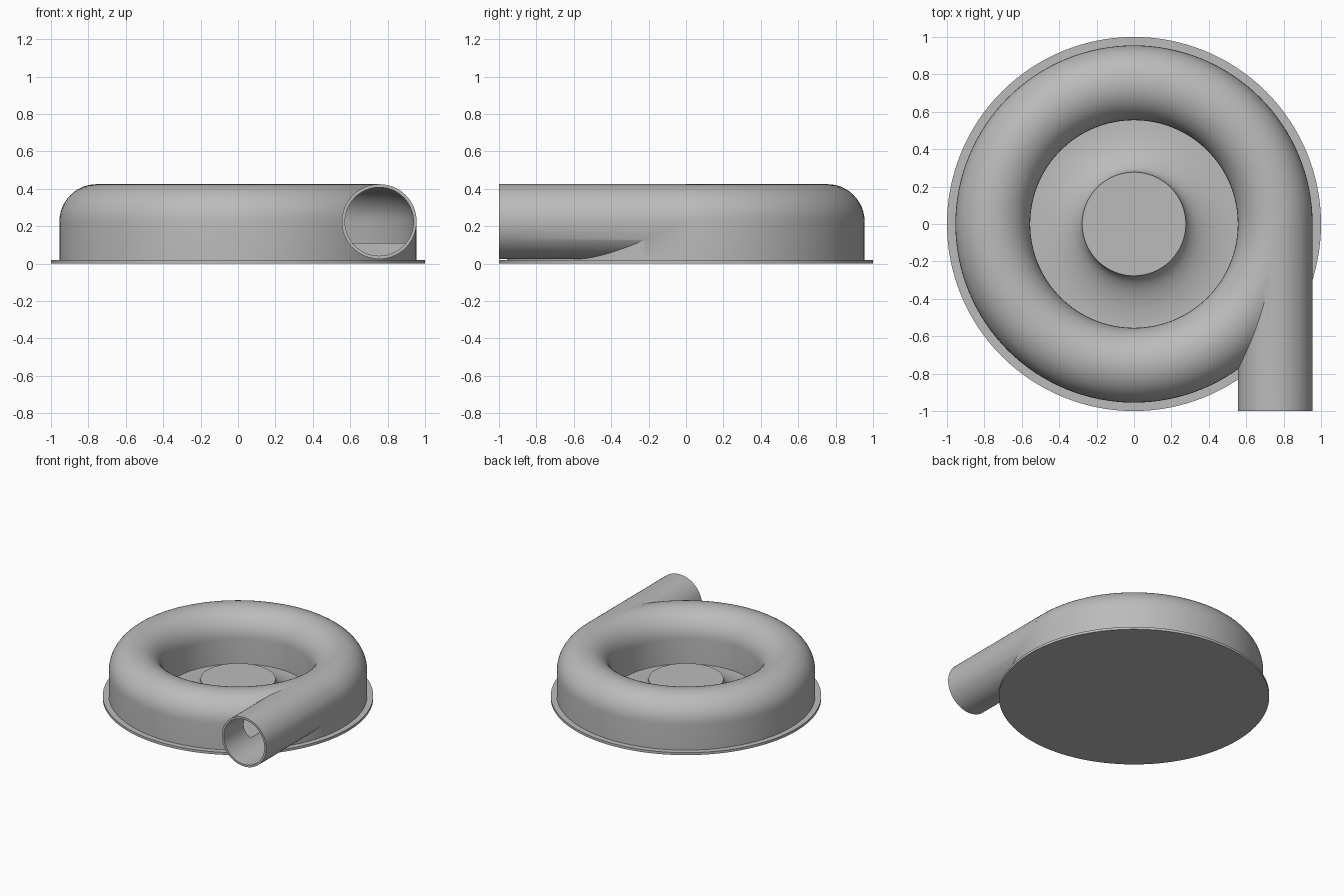
import bpy, bmesh, math
from mathutils import Matrix

if "Cube" in bpy.data.objects:
    bpy.data.objects.remove(bpy.data.objects["Cube"], do_unlink=True)

grey = bpy.data.materials.new("plain_grey")
grey.use_nodes = True
COLOUR = (0.5, 0.5, 0.5, 1)
grey.diffuse_color = COLOUR
grey.node_tree.nodes["Principled BSDF"].inputs["Base Color"].default_value = COLOUR

STEPS = 128
RING, TUBE, AXIS_Z, WALL = 0.755, 0.2, 0.225, 0.016


def finish(name, bm):
    bmesh.ops.remove_doubles(bm, verts=bm.verts, dist=1e-5)
    bmesh.ops.recalc_face_normals(bm, faces=bm.faces)
    mesh = bpy.data.meshes.new(name)
    bm.to_mesh(mesh)
    bm.free()
    mesh.materials.append(grey)
    obj = bpy.data.objects.new(name, mesh)
    bpy.context.collection.objects.link(obj)
    return obj


def lathe(name, profile, closed):
    """Spin an (r, z) profile around the z axis."""
    bm = bmesh.new()
    verts = [bm.verts.new((r, 0, z)) for r, z in profile]
    edges = [bm.edges.new(pair) for pair in zip(verts, verts[1:])]
    if closed:
        edges.append(bm.edges.new((verts[-1], verts[0])))
    bmesh.ops.spin(bm, geom=verts + edges, cent=(0, 0, 0), axis=(0, 0, 1),
                   angle=math.tau, steps=STEPS)
    return finish(name, bm)


def arch(radius, floor):
    """Half-round arch with straight legs down to the floor."""
    top = [(RING + radius * math.cos(math.pi * i / 24),
            AXIS_Z + radius * math.sin(math.pi * i / 24)) for i in range(25)]
    return [(RING + radius, floor)] + top + [(RING - radius, floor)]


def pipe(name, radius, y0, y1):
    bm = bmesh.new()
    place = Matrix.Translation((RING, (y0 + y1) / 2, AXIS_Z)) @ Matrix.Rotation(math.pi / 2, 4, "X")
    bmesh.ops.create_cone(bm, cap_ends=True, segments=64, radius1=radius,
                          radius2=radius, depth=y1 - y0, matrix=place)
    return finish(name, bm)


def smooth(obj):
    bpy.ops.object.select_all(action="DESELECT")
    obj.select_set(True)
    bpy.context.view_layer.objects.active = obj
    bpy.ops.object.shade_smooth_by_angle(angle=math.radians(30))


# Base plate with a flared central hub
HUB, HUB_Z, EDGE, PLATE_Z = 0.277, 0.155, 0.555, 0.02
flare = []
for i in range(17):
    a = math.pi / 2 * i / 16
    flare.append((EDGE - (EDGE - HUB) * math.cos(a),
                  HUB_Z - (HUB_Z - PLATE_Z) * math.sin(a)))
base = lathe("base_plate", [(0, HUB_Z)] + flare + [(1, PLATE_Z), (1, 0), (0, 0)], False)

# Ring housing joined to the outlet pipe, then hollowed
housing = lathe("ring_housing", arch(TUBE, 0.01), True)
outlet = pipe("outlet_pipe_solid", TUBE, -1, 0)
channel = lathe("channel_cutter", arch(TUBE - WALL, 0.11), True)
bore = pipe("bore_cutter", TUBE - WALL - 0.001, -1.1, -0.03)
for helper, operation in ((outlet, "UNION"), (channel, "DIFFERENCE"), (bore, "DIFFERENCE")):
    mod = housing.modifiers.new(helper.name, "BOOLEAN")
    mod.object, mod.operation, mod.solver = helper, operation, "EXACT"

# Apply the booleans and drop the helpers
bpy.context.view_layer.update()
result = bpy.data.meshes.new_from_object(housing.evaluated_get(bpy.context.evaluated_depsgraph_get()))
housing.modifiers.clear()
housing.data = result
for helper in (outlet, channel, bore):
    bpy.data.objects.remove(helper, do_unlink=True)

for part in (base, housing):
    smooth(part)
